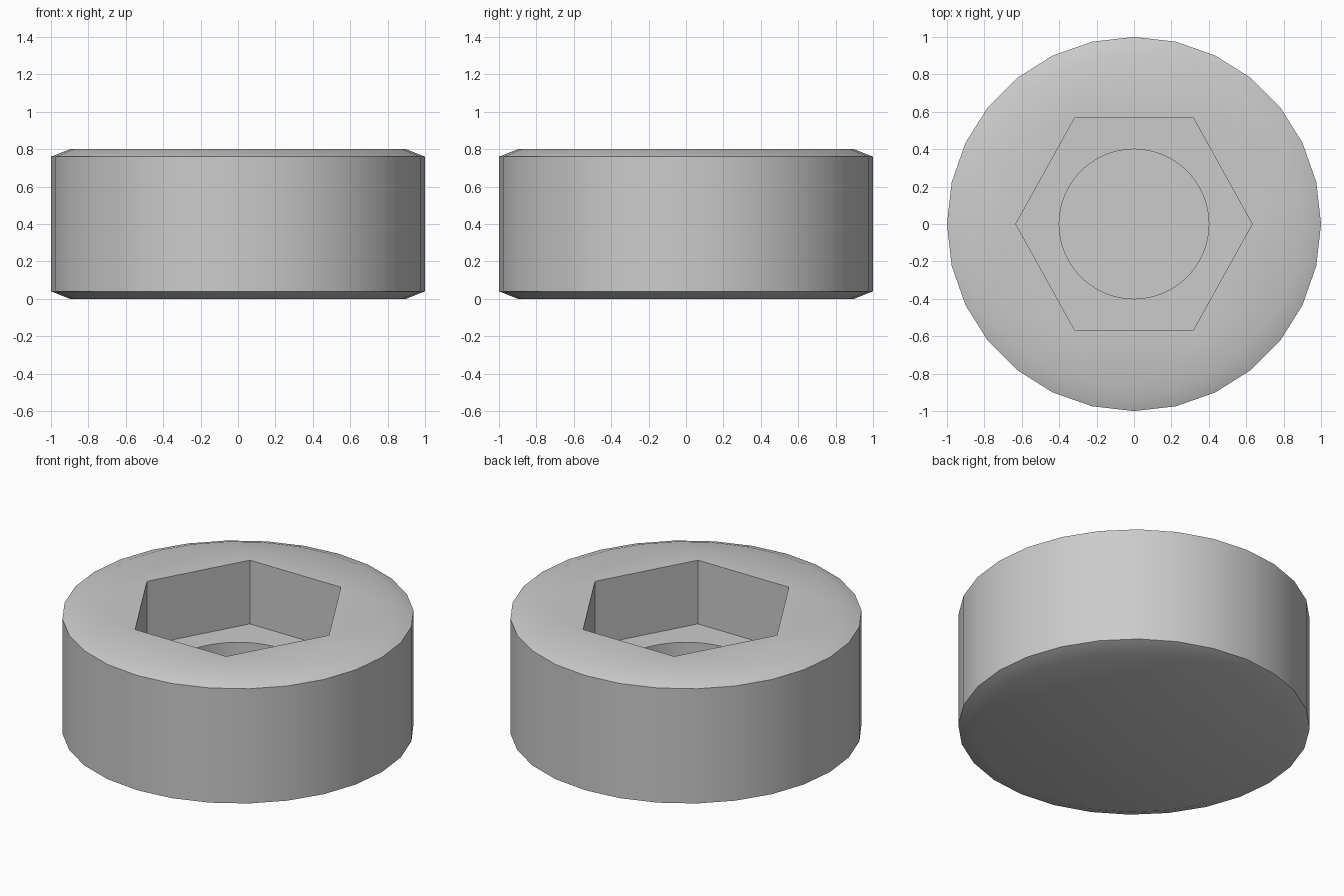
import bpy
import bmesh
from math import cos, sin, pi, radians

if "Cube" in bpy.data.objects:
    bpy.data.objects.remove(bpy.data.objects["Cube"], do_unlink=True)

GREY = 0.6
grey = bpy.data.materials.new("plain grey")
grey.use_nodes = True
grey.diffuse_color = (GREY, GREY, GREY, 1)
grey.node_tree.nodes["Principled BSDF"].inputs["Base Color"].default_value = (GREY, GREY, GREY, 1)

bm = bmesh.new()


def ring(sides, rx, ry, z):
    """Closed loop of edges around the z axis."""
    verts = [bm.verts.new((rx * cos(2 * pi * i / sides), ry * sin(2 * pi * i / sides), z))
             for i in range(sides)]
    return [bm.edges.new((verts[i - 1], verts[i])) for i in range(sides)]


def walls(*rings):
    """Join each loop to the next one."""
    for low, high in zip(rings, rings[1:]):
        for a, b in zip(low, high):
            bm.faces.new((a.verts[0], a.verts[1], b.verts[1], b.verts[0]))


def fill(*loops):
    """Flat cap bounded by one loop, or by an outer and an inner loop."""
    bmesh.ops.triangle_fill(bm, use_beauty=True, edges=[e for loop in loops for e in loop])


# Outer body with a chamfer at both ends
body = [ring(28, r, r, z) for r, z in ((0.9, 0), (1, 0.04), (1, 0.76), (0.9, 0.8))]
walls(*body)
fill(body[0])

# Hexagonal socket
hex_top, hex_floor = [ring(6, 0.632, 0.657, z) for z in (0.8, 0.4)]
walls(hex_top, hex_floor)
fill(body[-1], hex_top)

# Round blind hole in the socket floor
hole_top, hole_floor = [ring(64, 0.4, 0.4, z) for z in (0.4, 0.2)]
walls(hole_top, hole_floor)
fill(hex_floor, hole_top)
fill(hole_floor)

bmesh.ops.recalc_face_normals(bm, faces=bm.faces)
mesh = bpy.data.meshes.new("socket_plug")
bm.to_mesh(mesh)
bm.free()
mesh.materials.append(grey)
plug = bpy.data.objects.new("socket_plug", mesh)
bpy.context.collection.objects.link(plug)

# Smooth round sides, sharp rims and corners
bpy.ops.object.select_all(action="DESELECT")
plug.select_set(True)
bpy.context.view_layer.objects.active = plug
bpy.ops.object.shade_smooth_by_angle(angle=radians(30))
